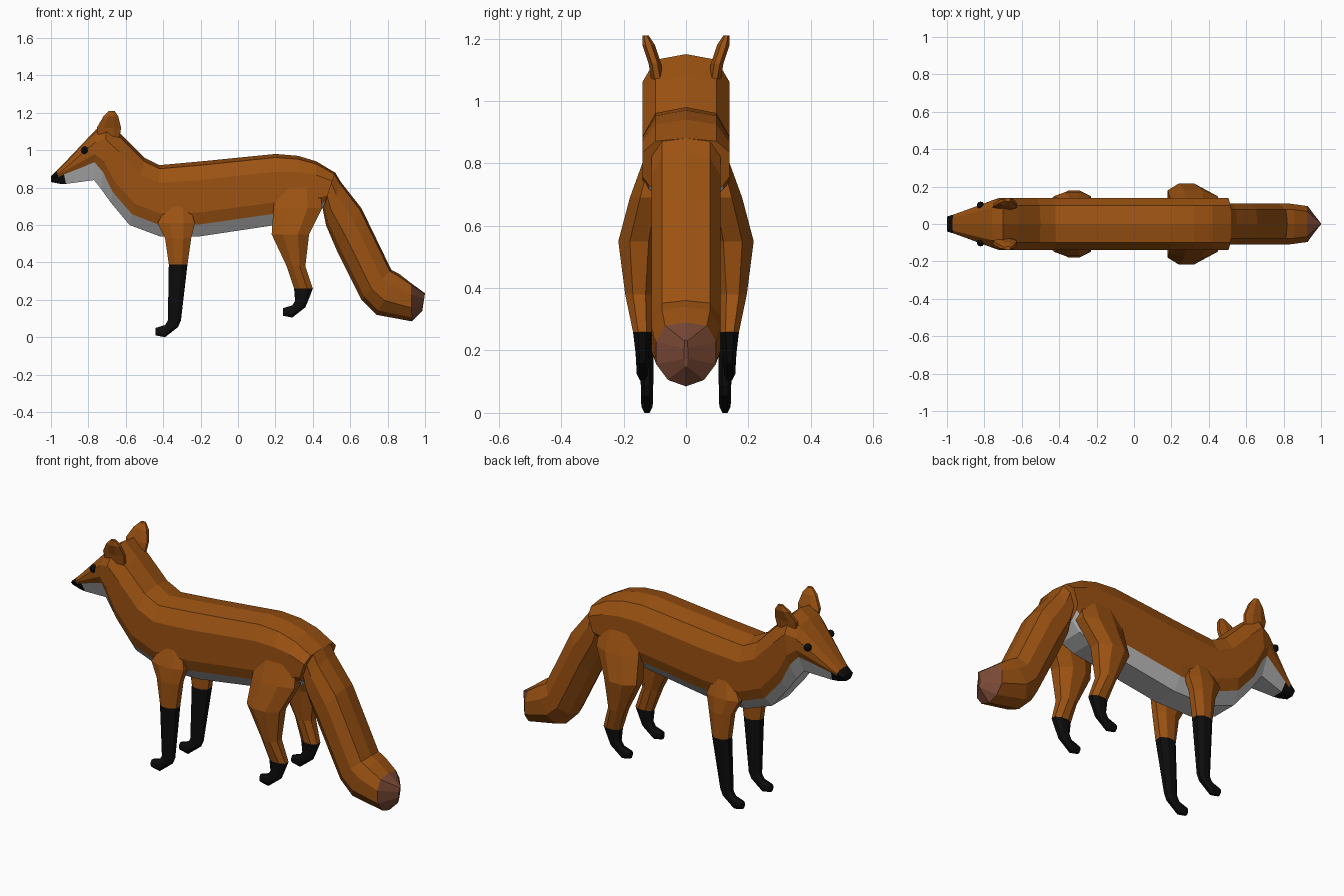
import bpy, bmesh
from mathutils import Vector

cube = bpy.data.objects.get("Cube")
if cube:
    bpy.data.objects.remove(cube, do_unlink=True)


def material(name, colour):
    mat = bpy.data.materials.new(name)
    mat.use_nodes = True
    mat.diffuse_color = (*colour, 1)
    shader = mat.node_tree.nodes["Principled BSDF"]
    shader.inputs["Base Color"].default_value = (*colour, 1)
    return mat


MATERIALS = [
    material("orange fur", (0.33, 0.085, 0.006)),
    material("black", (0.004, 0.004, 0.004)),
    material("pale grey fur", (0.56, 0.56, 0.56)),
    material("brown tail tip", (0.19, 0.065, 0.035)),
]
ORANGE, BLACK, GREY, BROWN = range(len(MATERIALS))


def finish(bm, name, mirrored=False):
    bmesh.ops.recalc_face_normals(bm, faces=bm.faces)
    mesh = bpy.data.meshes.new(name)
    bm.to_mesh(mesh)
    bm.free()
    for mat in MATERIALS:
        mesh.materials.append(mat)
    obj = bpy.data.objects.new(name, mesh)
    bpy.context.collection.objects.link(obj)
    if mirrored:
        mirror = obj.modifiers.new("Mirror", 'MIRROR')
        mirror.use_axis = (False, True, False)
        mirror.use_mirror_merge = False


def section(start, end, half_width, half_profile):
    """Symmetric ring between two points; profile pairs are (width share, share of the way)."""
    outline = [(rank, side, along) for rank, (side, along) in enumerate(half_profile)]
    outline += [(rank, -side, along) for rank, side, along in reversed(outline) if side]
    return [(rank, start.lerp(end, along) + Vector((0, side * half_width, 0)))
            for rank, side, along in outline]


def loft(name, rings, colour_rule, mirrored=False):
    """Skin the rings; colour_rule(segment, strip) picks each face colour."""
    bm = bmesh.new()
    loops = [[bm.verts.new(point) for rank, point in ring] for ring in rings]
    ranks = [rank for rank, point in rings[0]]
    for segment, (near, far) in enumerate(zip(loops, loops[1:])):
        for j, rank in enumerate(ranks):
            face = bm.faces.new((near[j], near[j - 1], far[j - 1], far[j]))
            face.material_index = colour_rule(segment, min(rank, ranks[j - 1]))
    bm.faces.new(loops[0]).material_index = colour_rule(0, 0)
    bm.faces.new(loops[-1]).material_index = colour_rule(len(loops) - 2, 0)
    finish(bm, name, mirrored)


# Head, neck and trunk: points along the back paired with points along the belly
def body_ring(back_x, back_z, belly_x, belly_z):
    girth = min(0.14, 0.04 + 0.35 * (back_x + 1))
    crease = min(0.84, max(0.5, 1.86 + 1.6 * back_x))
    profile = [(0, 0), (0.7, 0.05), (1, 0.25), (1, crease - 0.16), (0.85, crease), (0.5, 1)]
    return section(Vector((back_x, 0, back_z)), Vector((belly_x, 0, belly_z)), girth, profile)


def body_colour(segment, strip):
    underside = strip >= 4
    if segment == 0 or (segment == 1 and underside):
        return BLACK
    return GREY if underside else ORANGE


loft("body", [
    body_ring(-1, 0.86, -1, 0.83),
    body_ring(-0.97, 0.89, -0.95, 0.82),
    body_ring(-0.94, 0.92, -0.92, 0.82),
    body_ring(-0.76, 1.11, -0.77, 0.84),
    body_ring(-0.7, 1.15, -0.73, 0.79),
    body_ring(-0.62, 1.08, -0.68, 0.72),
    body_ring(-0.5, 0.96, -0.58, 0.6),
    body_ring(-0.42, 0.92, -0.42, 0.54),
    body_ring(-0.2, 0.94, -0.2, 0.54),
    body_ring(0.2, 0.98, 0.2, 0.6),
    body_ring(0.32, 0.97, 0.33, 0.62),
    body_ring(0.42, 0.94, 0.41, 0.65),
    body_ring(0.52, 0.88, 0.46, 0.7),
], body_colour)


# Tail: constant girth that pinches into a wedge at the tip
def tail_ring(top_x, top_z, under_x, under_z):
    girth = min(0.11, 1.2 * (1.005 - top_x))
    profile = [(0, 0), (0.7, 0.05), (1, 0.3), (1, 0.65), (0.6, 0.9), (0, 1)]
    return section(Vector((top_x, 0, top_z)), Vector((under_x, 0, under_z)), girth, profile)


tail_rings = [
    tail_ring(0.52, 0.88, 0.45, 0.7),
    tail_ring(0.55, 0.83, 0.47, 0.6),
    tail_ring(0.66, 0.69, 0.53, 0.46),
    tail_ring(0.82, 0.36, 0.66, 0.2),
    tail_ring(0.86, 0.34, 0.74, 0.12),
    tail_ring(0.925, 0.29, 0.93, 0.085),
    tail_ring(1, 0.235, 0.985, 0.14),
]
tip_segment = len(tail_rings) - 2
loft("tail", tail_rings, lambda segment, strip: BROWN if segment == tip_segment else ORANGE)


# Limbs and ears: stacked eight-sided slices
def limb_ring(front, back, y, half_width):
    profile = [(0.45, 0), (1, 0.3), (1, 0.7), (0.45, 1)]
    start, end = [Vector((x, y, z)) for x, z in (front, back)]
    return section(start, end, half_width, profile)


def slice_ring(x, z, depth, y, half_width):
    return limb_ring((x - depth, z), (x + depth, z), y, half_width)


def foot_rings(x, z, y):
    heel = limb_ring((x - 0.05, z - 0.025), (x + 0.02, z - 0.035), y, 0.02)
    instep = limb_ring((x - 0.055, z - 0.026), (x - 0.05, z - 0.09), y, 0.018)
    toe = limb_ring((x - 0.1, z - 0.04), (x - 0.1, z - 0.08), y, 0.015)
    return [heel, instep, toe]


def leg(name, slices, stocking_start):
    ankle_x, ankle_z, _, ankle_y, _ = slices[-1]
    rings = [slice_ring(*values) for values in slices] + foot_rings(ankle_x, ankle_z, ankle_y)
    loft(name, rings, lambda segment, strip: BLACK if segment >= stocking_start else ORANGE,
         mirrored=True)


leg("front_legs", [
    (-0.32, 0.7, 0.06, 0.11, 0.03),
    (-0.33, 0.61, 0.1, 0.13, 0.04),
    (-0.32, 0.53, 0.07, 0.14, 0.04),
    (-0.32, 0.39, 0.05, 0.14, 0.04),
    (-0.34, 0.09, 0.035, 0.125, 0.02),
], stocking_start=3)

leg("hind_legs", [
    (0.32, 0.8, 0.12, 0.1, 0.04),
    (0.32, 0.69, 0.13, 0.12, 0.06),
    (0.28, 0.55, 0.1, 0.15, 0.067),
    (0.31, 0.38, 0.05, 0.15, 0.045),
    (0.35, 0.26, 0.05, 0.14, 0.03),
    (0.34, 0.195, 0.035, 0.14, 0.022),
], stocking_start=4)

# Ears leaning outwards
loft("ears", [
    slice_ring(-0.69, 1.06, 0.055, 0.09, 0.02),
    slice_ring(-0.69, 1.12, 0.065, 0.1, 0.02),
    slice_ring(-0.68, 1.18, 0.04, 0.12, 0.02),
    slice_ring(-0.675, 1.21, 0.015, 0.13, 0.01),
], lambda segment, strip: ORANGE, mirrored=True)

# Eyes
bm = bmesh.new()
bmesh.ops.create_uvsphere(bm, u_segments=10, v_segments=8, radius=0.02)
bmesh.ops.translate(bm, verts=bm.verts, vec=(-0.82, 0.1, 1))
for face in bm.faces:
    face.material_index = BLACK
finish(bm, "eyes", mirrored=True)
